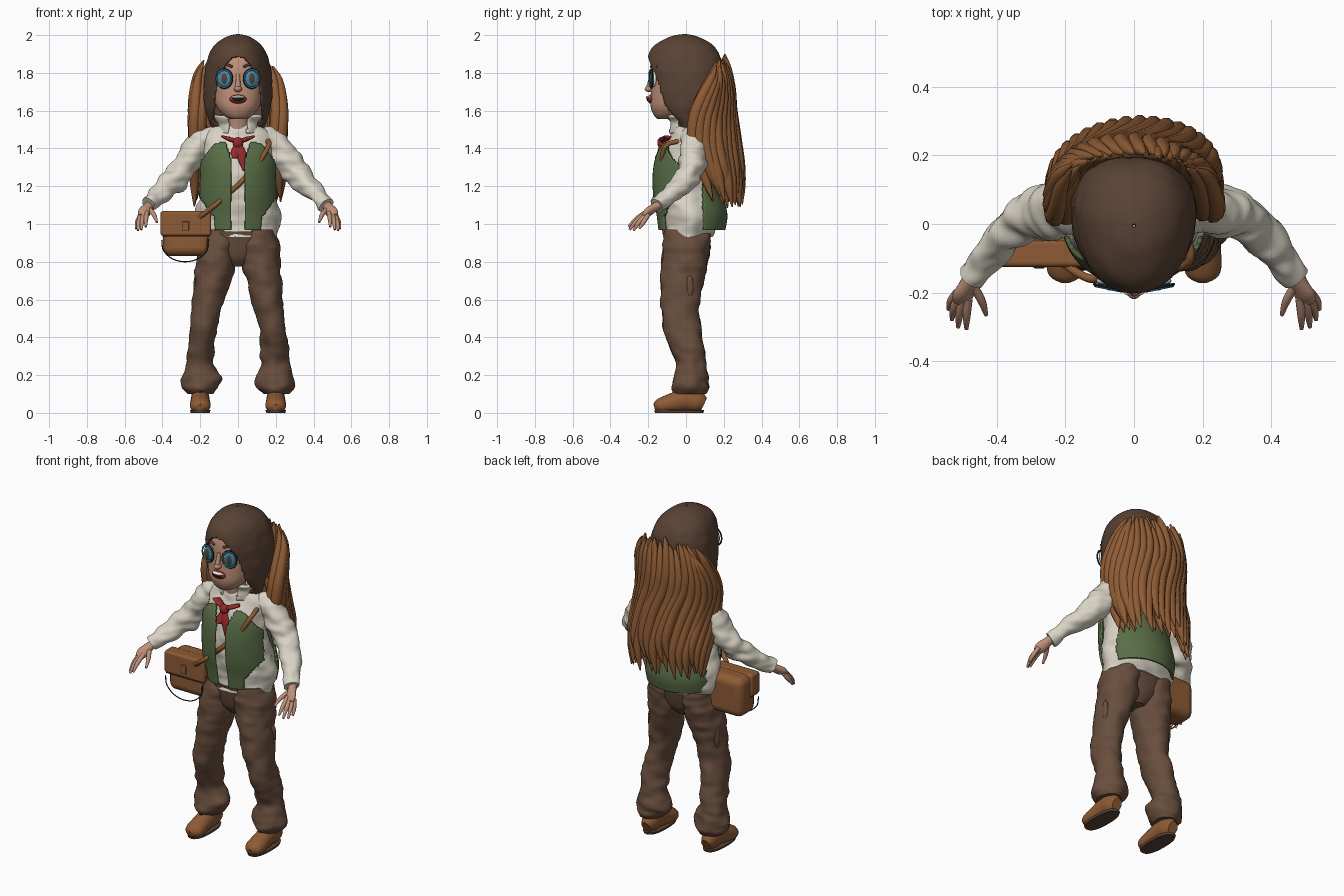
import bpy, bmesh, math, random
from mathutils import Vector, noise

random.seed(4)
if "Cube" in bpy.data.objects:
    bpy.data.objects.remove(bpy.data.objects["Cube"], do_unlink=True)


def material(name, r, g, b):
    m = bpy.data.materials.new(name)
    m.use_nodes = True
    m.diffuse_color = (r, g, b, 1)
    for node in m.node_tree.nodes:
        if node.type == "BSDF_PRINCIPLED":
            node.inputs["Base Color"].default_value = (r, g, b, 1)
            node.inputs["Roughness"].default_value = 0.8
    return m


DARK = material("dark brown", .1, .055, .035)
TROUSER = material("trouser brown", .14, .077, .047)
LEATHER = material("chestnut", .27, .105, .035)
SHIRT = material("cream", .7, .66, .56)
GREEN = material("moss green", .1, .155, .062)
SKIN = material("skin", .52, .28, .19)
RED = material("red", .3, .022, .025)
BLUE = material("lens blue", .06, .26, .4)
BLACK = material("black", .012, .01, .01)
WHITE = material("white", .8, .8, .76)

X, Y, Z = Vector((1, 0, 0)), Vector((0, 1, 0)), Vector((0, 0, 1))


def spline(rings, steps):
    """Smooth curve through rings of x, y, z and two radii."""
    p = [Vector(r) for r in rings]
    p = [p[0]] + p + [p[-1]]
    out = []
    for a, b, c, d in zip(p, p[1:], p[2:], p[3:]):
        for k in range(steps):
            t = k / steps
            out.append(b + (c - a) * (t / 2) + (a * 2 - b * 5 + c * 4 - d) * (t * t / 2)
                       + (b * 3 - a - c * 3 + d) * (t ** 3 / 2))
    return out + [p[-1]]


def sweep(name, mat, rings, ref=None, n=24, steps=4, wrinkle=0, cut=None, thick=0, square=1):
    """Loft ellipses; ref None keeps them level, else they follow the path."""
    pts = spline(rings, steps)
    bm = bmesh.new()
    loops = []
    for i, p in enumerate(pts):
        c, u, v = Vector(p[:3]), X, Y
        if ref:
            t = Vector(pts[min(i + 1, len(pts) - 1)][:3]) - Vector(pts[max(i - 1, 0)][:3])
            u = ref.cross(t).normalized()
            v = t.cross(u).normalized()
        loop = []
        for k in range(n):
            a = math.tau * k / n
            ca, sa = (math.copysign(abs(w) ** square, w) for w in (math.cos(a), math.sin(a)))
            off = u * ca * max(p[3], .001) + v * sa * max(p[4], .001)
            q = c + off
            fold = noise.noise(q * 13) + .6 * noise.noise(Vector((q.x * 12, q.y * 12, q.z * 30)))
            loop.append(bm.verts.new(q + off.normalized() * wrinkle * fold))
        loops.append(loop)
    for a, b in zip(loops, loops[1:]):
        for k in range(n):
            j = (k + 1) % n
            bm.faces.new((a[k], a[j], b[j], b[k]))
    if not thick:
        bm.faces.new(loops[0])
        bm.faces.new(loops[-1])
    bmesh.ops.recalc_face_normals(bm, faces=bm.faces)
    if cut:
        gone = [f for f in bm.faces if cut(f.calc_center_median())]
        bmesh.ops.delete(bm, geom=gone, context="FACES")
    for f in bm.faces:
        f.smooth = len(f.verts) == 4
    me = bpy.data.meshes.new(name)
    bm.to_mesh(me)
    bm.free()
    me.materials.append(mat)
    ob = bpy.data.objects.new(name, me)
    bpy.context.collection.objects.link(ob)
    if thick:
        mod = ob.modifiers.new("thickness", "SOLIDIFY")
        mod.thickness, mod.offset = thick, 0
    return ob


def level(rings):
    """Central rings given as z, y, half width, half depth."""
    return [(0, y, z, a, b) for z, y, a, b in rings]


def flip(rings, s):
    return [(r[0] * s, *r[1:]) for r in rings]


def tube(name, mat, pts, r, ref=Y, n=8):
    return sweep(name, mat, [(*p, r, r) for p in pts], ref, n)


def finish(name, mat, scale=(1, 1, 1), rot=(0, 0, 0)):
    ob = bpy.context.object
    ob.name, ob.scale, ob.rotation_euler = name, scale, rot
    ob.data.materials.append(mat)
    return ob


def ball(name, mat, loc, scale, rot=(0, 0, 0)):
    bpy.ops.mesh.primitive_uv_sphere_add(segments=24, ring_count=14, radius=1, location=loc)
    finish(name, mat, scale, rot)
    bpy.ops.object.shade_smooth()


def box(name, mat, loc, size, bevel):
    bpy.ops.mesh.primitive_cube_add(size=1, location=loc)
    ob = finish(name, mat, size)
    bpy.ops.object.transform_apply(location=False, rotation=False, scale=True)
    mod = ob.modifiers.new("round edges", "BEVEL")
    mod.width, mod.segments = bevel, 5
    bpy.ops.object.shade_smooth_by_angle()


# Head, neck and face
sweep("head", SKIN, level([(1.555, -.115, .035, .035), (1.575, -.1, .075, .07), (1.62, -.075, .113, .112),
                           (1.68, -.05, .132, .137), (1.76, -.035, .143, .148), (1.84, -.025, .142, .152),
                           (1.9, -.02, .12, .13), (1.95, -.02, .05, .06)]), n=32, square=.92)
sweep("neck", SKIN, level([(1.42, 0, .075, .07), (1.52, -.02, .06, .06), (1.62, -.04, .062, .06)]))
ball("nose", SKIN, (0, -.192, 1.715), (.021, .027, .017))
sweep("nose_bridge", SKIN, [(0, -.18, 1.79, .01, .01), (0, -.197, 1.725, .014, .014)], Y, 12)
ball("lips", RED, (0, -.183, 1.661), (.045, .022, .024))
ball("mouth", BLACK, (0, -.186, 1.662), (.038, .023, .018))
ball("teeth", WHITE, (0, -.188, 1.671), (.036, .024, .009))
for s in (1, -1):
    face = (math.pi / 2, 0, s * .2)
    out = Vector((s * .2, -1, 0))
    eye = Vector((s * .07, -.172, 1.77))
    ball("eye_white", WHITE, eye, (.04, .046, .014), face)
    ball("iris", BLUE, eye + out * .006, (.035, .043, .012), face)
    ball("pupil", DARK, eye + out * .012, (.018, .03, .009), face)
    for r, mat, name, d in ((.04, BLUE, "glasses_rim", .016), (.044, BLACK, "glasses_edge", .012)):
        bpy.ops.mesh.primitive_torus_add(major_radius=r, minor_radius=.004, major_segments=32,
                                         minor_segments=8, location=eye + out * d)
        finish(name, mat, (1, 1.15, 1), face)
        bpy.ops.object.shade_smooth()
    tube("eyebrow", DARK, [(s * .03, -.184, 1.832), (s * .07, -.174, 1.846), (s * .108, -.15, 1.832)], .007)

# Bobbed hair with an arched face opening, wider towards the back
cap = sweep("hair_cap", DARK, level([(2, -.005, .004, .004), (1.985, -.01, .06, .075), (1.94, -.012, .12, .152),
                                     (1.88, -.008, .15, .185), (1.8, -.002, .167, .19), (1.7, 0, .174, .175),
                                     (1.62, -.01, .168, .128), (1.56, 0, .152, .08), (1.51, .02, .13, .06)]),
            n=120, steps=10, thick=.012, wrinkle=.004, square=.87,
            cut=lambda c: c.y < -.035 and (c.x / .135) ** 2 + (max(c.z - 1.64, 0) / .245) ** 2 < 1)
for v in cap.data.vertices:
    v.co.x *= 1 + .8 * v.co.y

# Long wavy locks wrapped round the back
for layer, count in ((0, 21), (1, 15)):
    for i in range(count):
        a = math.radians(-98 + 196 * i / (count - 1))
        sn, cs = math.sin(a), math.cos(a)
        k = 1 - layer * .14
        top = 1.92 - .05 * abs(sn) - random.random() * .07
        tip = 1.08 + random.random() * .12
        path = []
        for t, wx, y0, yr, r in ((0, .185, .165, .04, .004), (.1, .215, .135, .085, .02),
                                 (.25, .23, .085, .15, .028), (.4, .235, .06, .18, .031),
                                 (.6, .23, .08, .182, .031), (.82, .225, .14, .148, .026),
                                 (1, .23, .17, .128, .003)):
            wave = .018 * t - .042 * math.sin(t * 6)
            path.append((wx * sn * k + wave * cs, y0 + yr * cs * k - wave * sn * .4,
                         top + (tip - top) * t, r, r * 1.1))
        sweep("hair_lock", LEATHER, path, Y, n=10)

# Shirt, collar and sleeves
sweep("shirt", SHIRT, level([(.93, .01, .205, .128), (1, .03, .222, .142), (1.08, .02, .222, .143),
                             (1.16, .01, .195, .142), (1.25, 0, .178, .14), (1.38, 0, .185, .122),
                             (1.47, .01, .178, .09), (1.53, 0, .1, .07)]), n=64, steps=6, wrinkle=.012)
sweep("collar", SHIRT, level([(1.48, 0, .11, .085), (1.53, -.005, .1, .082), (1.575, -.015, .125, .092)]),
      n=60, wrinkle=.018, thick=.016, cut=lambda c: c.y < 0 and abs(c.x) < .05)
sleeve = [(.12, .03, 1.45, .06, .06), (.19, .04, 1.43, .072, .074), (.262, .035, 1.335, .074, .074),
          (.335, .002, 1.238, .064, .06), (.413, -.08, 1.16, .051, .048), (.475, -.15, 1.1, .042, .04)]
digits = [((.465, -.185, 1.075), (.443, -.225, 1.045), (.43, -.265, 1.01)),
          ((.482, -.215, 1.06), (.487, -.265, 1.025), (.488, -.305, .985)),
          ((.497, -.215, 1.055), (.508, -.262, 1.015), (.512, -.3, .97)),
          ((.51, -.21, 1.05), (.525, -.248, 1.01), (.53, -.278, .965)),
          ((.515, -.2, 1.05), (.533, -.225, 1.01), (.54, -.248, .975))]
for s in (1, -1):
    sweep("sleeve", SHIRT, flip(sleeve, s), Y, n=36, wrinkle=.018, steps=10)
    sweep("palm", SKIN, flip([(.465, -.135, 1.105, .024, .024), (.48, -.17, 1.085, .027, .022),
                              (.497, -.205, 1.06, .033, .02), (.502, -.228, 1.043, .024, .012)], s), Y, 16)
    for d in digits:
        sweep("finger", SKIN, flip([(*p, r, r) for p, r in zip(d, (.013, .012, .006))], s), X, 10)


# Waistcoat with front gap, open sides and sloping shoulders
def vest_cut(c):
    w = abs(c.x)
    if c.y < 0:
        gap = .035 + max(c.z - 1.34, 0) * .35
        side = .12 + max(c.z - 1.03, 0) * .7
        return w < gap or w > side or c.z > 1.43 - (max(w - .08, 0) / .12) ** 2 * .12 or c.y > -.04
    return c.y < .09


sweep("waistcoat", GREEN, level([(.97, .03, .2, .172), (1.05, .03, .21, .182), (1.15, .01, .205, .18),
                                 (1.28, -.008, .198, .163), (1.38, -.003, .198, .145),
                                 (1.44, .005, .185, .115)]), n=140, steps=12, thick=.014, cut=vest_cut)

# Neckerchief
ball("scarf_knot", RED, (0, -.13, 1.43), (.028, .022, .03))
for s in (1, -1):
    sweep("scarf_wing", RED, flip([(0, -.125, 1.435, .012, .014), (.04, -.115, 1.448, .012, .024),
                                   (.075, -.092, 1.46, .008, .03)], s), Y, 12)
    sweep("scarf_tail", RED, flip([(.002, -.13, 1.425, .012, .008), (.016, -.148, 1.37, .026, .007),
                                   (.03, -.162, 1.315 - s * .035, .003, .004)], s), Y, 12)

# Trousers
sweep("trouser_seat", TROUSER, level([(.775, .005, .05, .06), (.82, .005, .12, .095), (.88, .006, .18, .112),
                                      (.96, .008, .2, .128)]), n=40)
leg = [(.1, .006, .97, .095, .118), (.107, .005, .91, .104, .126), (.114, .002, .85, .106, .125),
       (.123, -.008, .77, .102, .12), (.14, -.02, .68, .092, .11), (.163, -.03, .56, .08, .098),
       (.184, -.02, .44, .074, .097), (.195, .01, .34, .074, .088), (.2, .028, .25, .078, .08),
       (.193, .025, .18, .106, .09), (.2, .025, .13, .094, .096), (.2, .025, .1, .066, .08)]
shoe = [(.2, .095, .045, .03, .035), (.2, .06, .06, .046, .058), (.2, 0, .07, .05, .06),
        (.2, -.06, .055, .052, .054), (.2, -.12, .04, .055, .045), (.2, -.152, .034, .045, .034),
        (.2, -.168, .03, .018, .016)]
for s in (1, -1):
    sweep("trouser_leg", TROUSER, flip(leg, s), n=40, steps=6, wrinkle=.012)
    ball("side_pocket", TROUSER, (s * .222, .02, .67), (.014, .02, .06))
    # Shoes
    upper = sweep("shoe", LEATHER, flip(shoe, s), Z)
    for v in upper.data.vertices:
        v.co.z = max(v.co.z, .012)
    sweep("ankle", LEATHER, flip([(.2, .03, .06, .046, .055), (.2, .03, .15, .044, .05)], s))
    sweep("sole", DARK, flip([(.2, -.036, 0, .05, .128), (.2, -.036, .014, .054, .132)], s), steps=1, square=.8)
    for j in range(3):
        y, z = -.02 - j * .022, .13 - j * .01
        tube("lace", BLACK, [(s * .2 - .035, y, z - .025), (s * .2, y - .004, z), (s * .2 + .035, y, z - .025)], .003)

# Satchel with flap, buckle, cord and shoulder strap
box("bag_body", LEATHER, (-.273, -.033, .948), (.25, .155, .235), .045)
box("bag_flap", LEATHER, (-.276, -.085, 1.003), (.268, .08, .132), .014)
box("bag_seam", DARK, (-.276, -.085, .937), (.25, .07, .008), .003)
box("buckle_edge", DARK, (-.276, -.122, .99), (.042, .008, .056), .003)
box("buckle_plate", LEATHER, (-.276, -.125, .99), (.032, .008, .046), .003)
tube("bag_cord", BLACK, [(-.28 + .125 * math.cos(a), -.116, .9 - .1 * math.sin(a))
                         for a in (-.2, .4, 1, 1.57, 2.14, 2.74, 3.3)], .003)
tube("shoulder_strap", LEATHER, [(-.21, -.11, 1.03), (-.16, -.145, 1.07), (-.115, -.16, 1.105), (-.07, -.138, 1.145),
                                 (0, -.16, 1.205), (.06, -.135, 1.27), (.12, -.128, 1.34),
                                 (.155, -.115, 1.4), (.165, -.08, 1.43), (.14, 0, 1.44)], .013, Vector((.5, .2, -1)))
